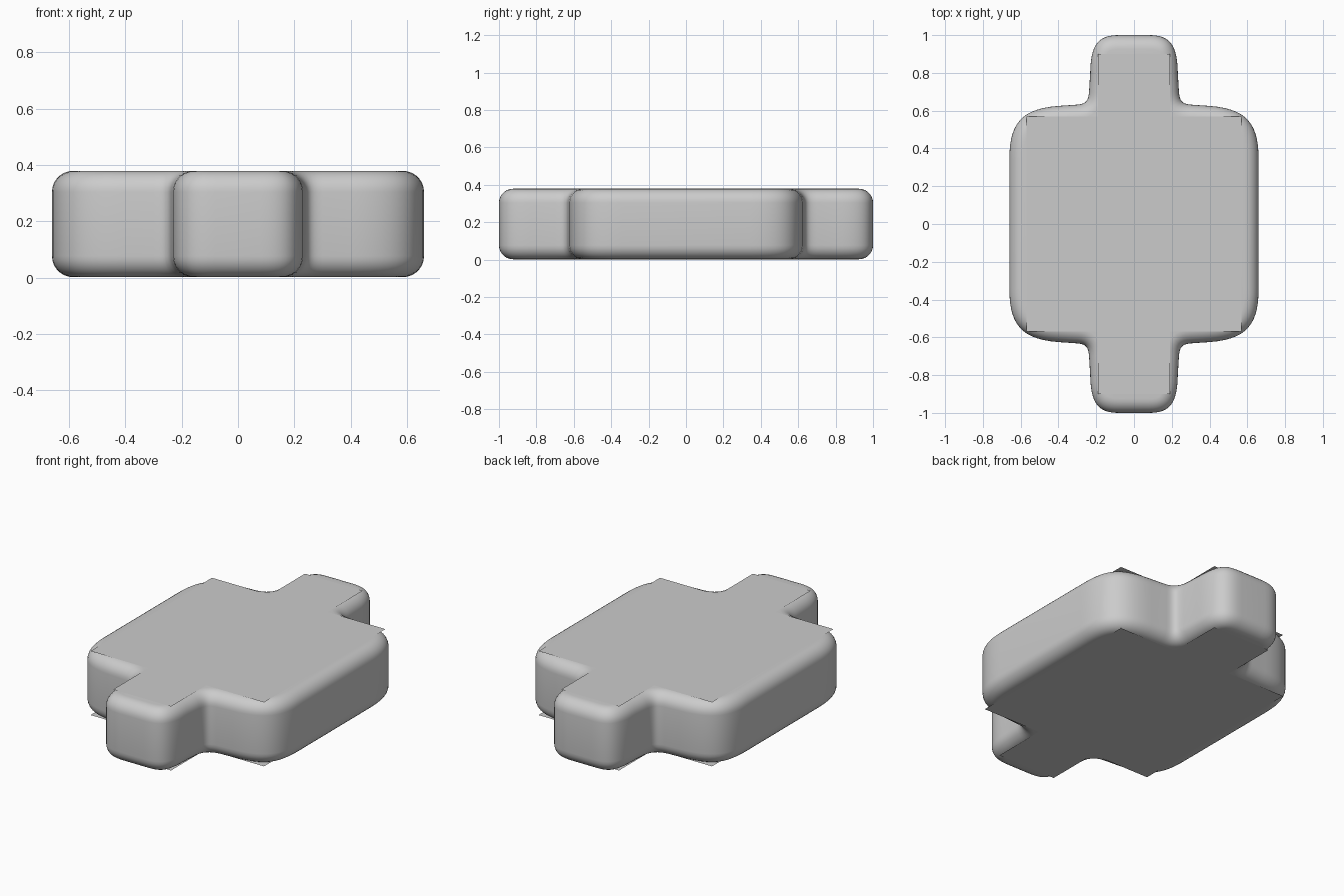
import bpy, bmesh, math
from mathutils import Vector

if "Cube" in bpy.data.objects:
    bpy.data.objects.remove(bpy.data.objects["Cube"])

Z0, Z1, R = 0.002, 0.379, 0.075   # bottom, top, edge rounding


def bezier(a, b, c, d, n):
    a, b, c, d = map(Vector, (a, b, c, d))
    return [a*(1-t)**3 + b*3*t*(1-t)**2 + c*3*t*t*(1-t) + d*t**3
            for t in [i / n for i in range(n + 1)]]


def mirror_quarter(q):
    # Quarter outline (x, y > 0) to a full counter-clockwise loop
    half = q + [Vector((-p.x, p.y)) for p in reversed(q)]
    return half + [Vector((-p.x, -p.y)) for p in half]


def make_object(name, bm):
    bmesh.ops.recalc_face_normals(bm, faces=bm.faces)
    me = bpy.data.meshes.new(name)
    bm.to_mesh(me)
    bm.free()
    ob = bpy.data.objects.new(name, me)
    bpy.context.collection.objects.link(ob)
    return ob


# Outline: wide body corner, inner fillet, end tab corner
quarter = (bezier((.66, .34), (.66, .53), (.60, .61), (.40, .625), 14)
           + bezier((.30, .632), (.255, .636), (.242, .65), (.238, .70), 8)
           + bezier((.232, .80), (.23, .95), (.19, 1.0), (.08, 1.0), 12))
loop = mirror_quarter(quarter)
n = len(loop)
normals = []
for i in range(n):
    d1 = (loop[i] - loop[i - 1]).normalized()
    d2 = (loop[(i + 1) % n] - loop[i]).normalized()
    t = (d1 + d2).normalized()
    normals.append(Vector((t.y, -t.x)))

# Body: stacked outlines with quarter-round top and bottom edges
STEPS = 7
arc = [(R * (1 - math.sin(a)), R * (1 - math.cos(a)))
       for a in [math.pi / 2 * i / STEPS for i in range(STEPS + 1)]]
layers = [(inset, Z0 + h) for inset, h in arc]
layers += [(inset, Z1 - h) for inset, h in reversed(arc)]
bm = bmesh.new()
rings = [[bm.verts.new((p.x - m.x * ins, p.y - m.y * ins, z))
          for p, m in zip(loop, normals)] for ins, z in layers]
for lo, hi in zip(rings, rings[1:]):
    for i in range(n):
        j = (i + 1) % n
        bm.faces.new((lo[i], lo[j], hi[j], hi[i]))
bm.faces.new(list(reversed(rings[0])))
bm.faces.new(rings[-1])
body = make_object("rounded_body", bm)
bpy.context.view_layer.objects.active = body
body.select_set(True)
bpy.ops.object.shade_smooth_by_angle(angle=math.radians(40))

# Thin cross-shaped caps whose square corners overhang the rounded edge
cross = mirror_quarter([Vector(p) for p in ((.57, .57), (.19, .57), (.19, .90))])
for name, z in (("top_cap", .38), ("bottom_cap", 0.0)):
    bm = bmesh.new()
    face = bm.faces.new([bm.verts.new((p.x, p.y, z)) for p in cross])
    cap = make_object(name, bm)
    if (cap.data.polygons[0].normal.z > 0) != (z > 0.1):
        cap.data.flip_normals()
